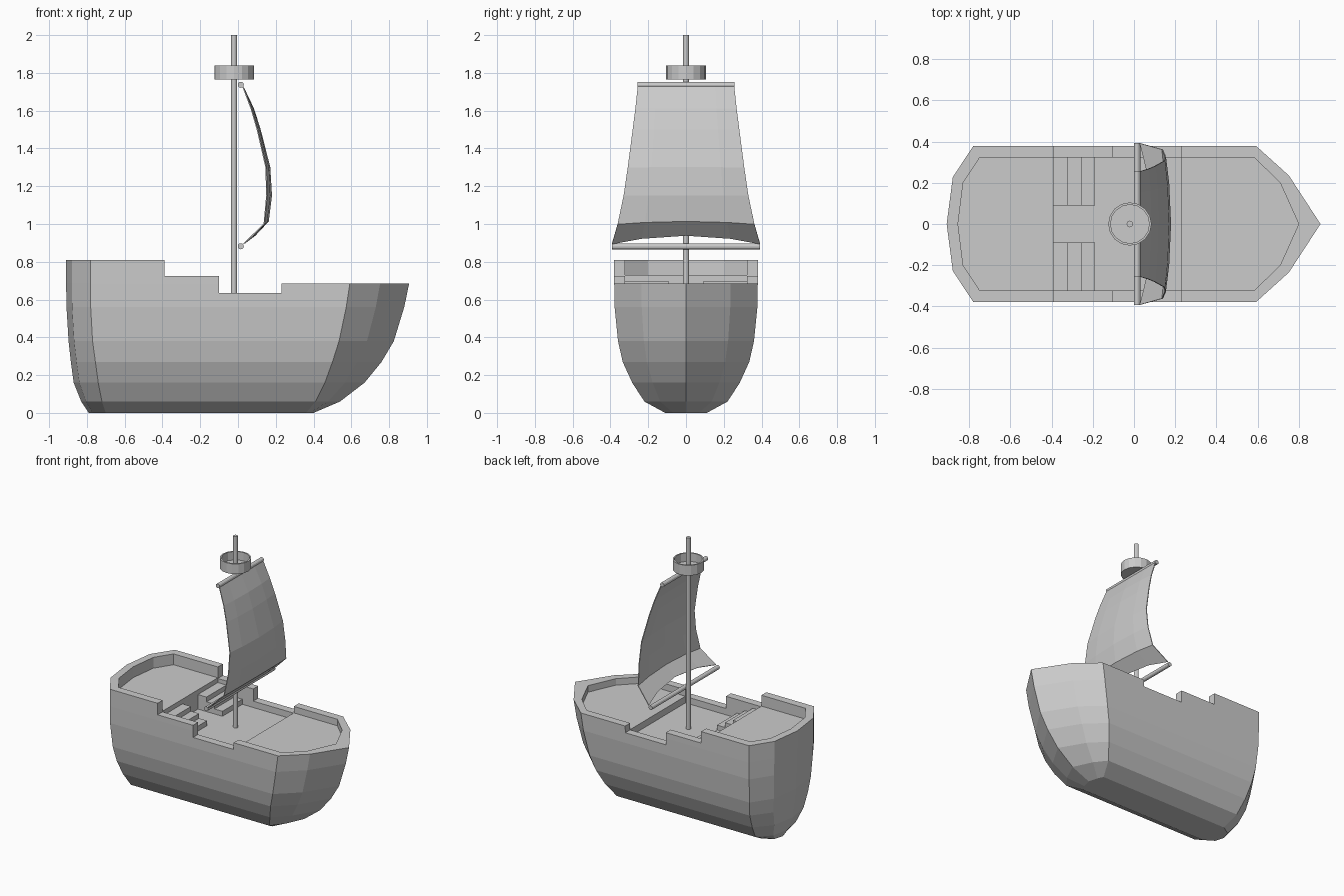
import bpy, bmesh, math
from mathutils import Matrix

if "Cube" in bpy.data.objects:
    bpy.data.objects.remove(bpy.data.objects["Cube"])


def make_object(name, bm):
    bmesh.ops.recalc_face_normals(bm, faces=bm.faces)
    mesh = bpy.data.meshes.new(name)
    bm.to_mesh(mesh)
    bm.free()
    ob = bpy.data.objects.new(name, mesh)
    bpy.context.collection.objects.link(ob)
    return ob


def loft(name, rings):
    """Closed solid through rings of equal point count."""
    bm = bmesh.new()
    rows = [[bm.verts.new(p) for p in r] for r in rings]
    n = len(rows[0])
    for a, b in zip(rows, rows[1:]):
        for i in range(n):
            j = (i + 1) % n
            bm.faces.new((a[i], a[j], b[j], b[i]))
    bm.faces.new(rows[0])
    bm.faces.new(rows[-1])
    return make_object(name, bm)


def prism(name, outline, z0, z1):
    return loft(name, [[(x, y, z) for x, y in outline] for z in (z0, z1)])


def box(name, x0, x1, y0, y1, z0, z1):
    return prism(name, [(x0, y0), (x1, y0), (x1, y1), (x0, y1)], z0, z1)


def mirrored(half):
    """Complete a half outline (y >= 0) across the centre line."""
    return half + [(x, -y) for x, y in reversed(half) if y > 0]


def rod(name, radius, length, centre, along_y=False, sides=12):
    bm = bmesh.new()
    m = Matrix.Translation(centre)
    if along_y:
        m = m @ Matrix.Rotation(math.pi / 2, 4, 'X')
    bmesh.ops.create_cone(bm, cap_ends=True, segments=sides, radius1=radius,
                          radius2=radius, depth=length, matrix=m)
    return make_object(name, bm)


def carve(target, cutter):
    mod = target.modifiers.new("cut", 'BOOLEAN')
    mod.operation, mod.solver, mod.object = 'DIFFERENCE', 'EXACT', cutter
    bpy.context.view_layer.objects.active = target
    bpy.ops.object.modifier_apply(modifier=mod.name)
    bpy.data.objects.remove(cutter)


# Hull: height, half width, stern tip, stern corner, bow corner, bow tip
sections = [
    (0.00, 0.11, -0.79, -0.70, 0.36, 0.40),
    (0.06, 0.22, -0.83, -0.72, 0.41, 0.54),
    (0.16, 0.285, -0.87, -0.74, 0.46, 0.67),
    (0.27, 0.335, -0.885, -0.755, 0.50, 0.76),
    (0.38, 0.36, -0.897, -0.77, 0.535, 0.825),
    (0.56, 0.378, -0.908, -0.78, 0.573, 0.88),
    (0.685, 0.38, -0.91, -0.78, 0.592, 0.906),
    (0.81, 0.38, -0.91, -0.78, 0.60, 0.92),
]
rings = []
for z, w, st, sc, bc, bt in sections:
    half = [(st, 0), (sc + 0.77 * (st - sc), 0.6 * w), (sc, w),
            (bc, w), (bc + 0.51 * (bt - bc), 0.62 * w), (bt, 0)]
    rings.append([(x, y, z) for x, y in mirrored(half)])
hull = loft("hull", rings)

# Stepped rail heights
for x0, x1, z in [(-0.39, -0.10, 0.725), (-0.101, 0.23, 0.635), (0.229, 1.2, 0.685)]:
    carve(hull, box("rail_cutter", x0, x1, -1, 1, z, 1.2))

# Sunken main, fore and stern decks
inner = 0.322
for outline, z in [
    ([(-0.39, inner), (0.23, inner), (0.23, -inner), (-0.39, -inner)], 0.588),
    (mirrored([(0.20, inner), (0.585, inner), (0.71, 0.2), (0.80, 0)]), 0.637),
    (mirrored([(-0.855, 0), (-0.83, 0.2), (-0.75, inner), (-0.36, inner)]), 0.73),
]:
    carve(hull, prism("deck_cutter", outline, z, 1.3))

# Twin stairs up to the stern deck
for side, name in ((1, "left"), (-1, "right")):
    y0, y1 = sorted((side * 0.09, side * 0.325))
    profile = [(-0.395, 0.58), (-0.395, 0.695), (-0.32, 0.695), (-0.32, 0.66),
               (-0.255, 0.66), (-0.255, 0.625), (-0.19, 0.625), (-0.19, 0.58)]
    loft(name + "_stairs", [[(x, y, z) for x, z in profile] for y in (y0, y1)])

# Mast and yards
rod("mast", 0.016, 1.42, (-0.02, 0, 1.29))
rod("upper_yard", 0.016, 0.515, (0.015, 0, 1.737), True)
rod("lower_yard", 0.016, 0.785, (0.015, 0, 0.882), True)

# Lookout basket: open tub turned around the mast
tub = [(0.105, 1.765), (0.105, 1.84), (0.094, 1.84), (0.094, 1.778)]
loft("lookout_basket", [
    [(-0.02 + r * math.cos(i * math.pi / 8), r * math.sin(i * math.pi / 8), z)
     for i in range(16)] for r, z in tub])

# Sail: edge height, half width, edge x, centre bulge, centre lift
rows = [
    (1.73, 0.255, 0.025, 0.0, 0.0),
    (1.61, 0.268, 0.07, 0.012, 0.0),
    (1.50, 0.282, 0.102, 0.015, 0.0),
    (1.30, 0.308, 0.148, 0.02, 0.0),
    (1.15, 0.330, 0.152, 0.025, 0.0),
    (1.00, 0.362, 0.138, 0.022, 0.015),
    (0.895, 0.392, 0.03, 0.06, 0.045),
]
bm = bmesh.new()
grid = []
for z, w, x, bulge, lift in rows:
    grid.append([bm.verts.new((x + bulge * (1 - t * t), t * w, z + lift * (1 - t * t)))
                 for t in (-1, -0.6, 0, 0.6, 1)])
for a, b in zip(grid, grid[1:]):
    for i in range(4):
        bm.faces.new((a[i], a[i + 1], b[i + 1], b[i]))
sail = make_object("sail", bm)
cloth = sail.modifiers.new("cloth_thickness", 'SOLIDIFY')
cloth.thickness = 0.006
cloth.offset = 0
